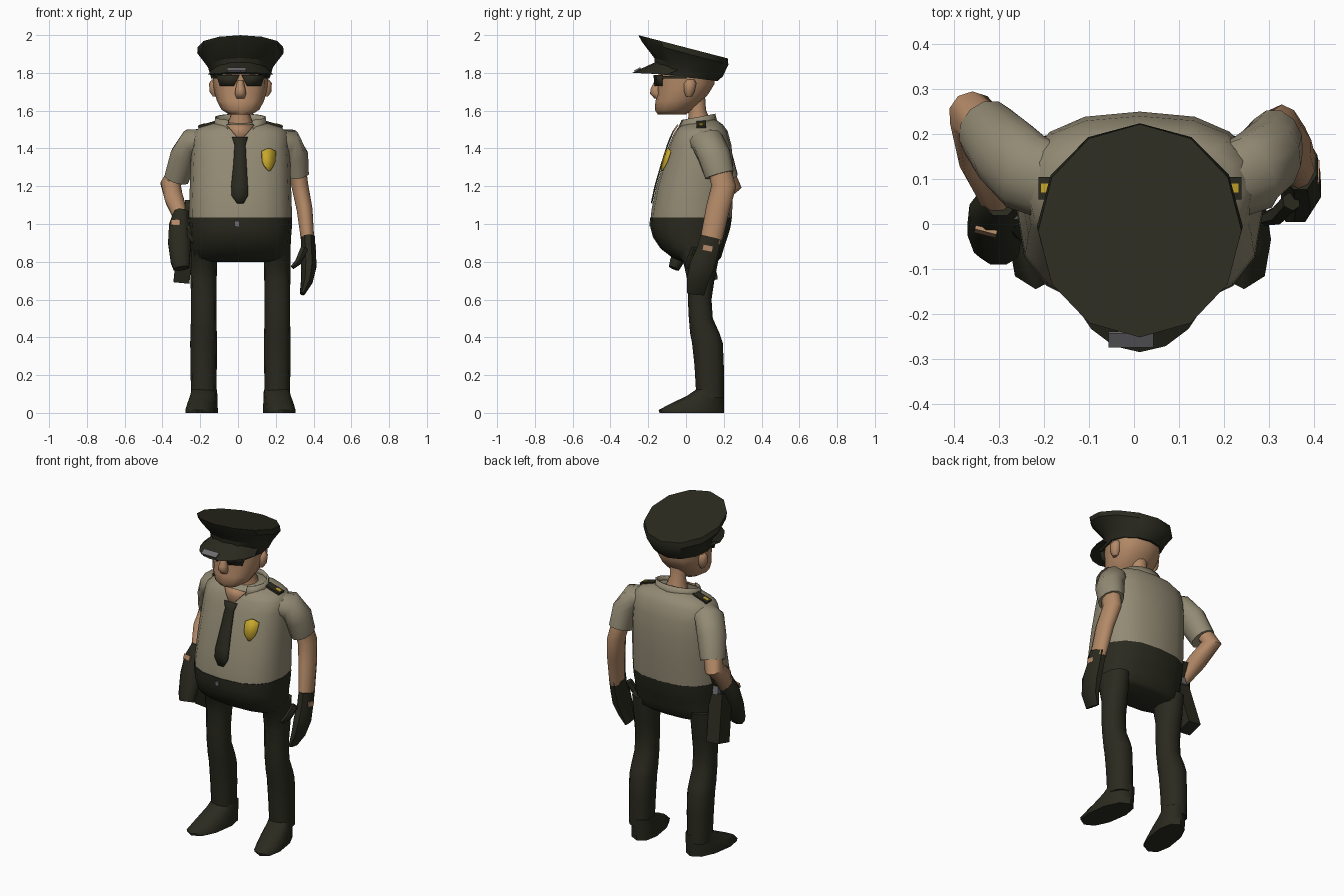
import bpy, bmesh, math
from mathutils import Vector, Euler

if "Cube" in bpy.data.objects:
    bpy.data.objects.remove(bpy.data.objects["Cube"])

CX = 0.013  # symmetry line of the body


def material(name, rgb):
    m = bpy.data.materials.new(name)
    m.diffuse_color = (*rgb, 1)
    m.use_nodes = True
    m.node_tree.nodes["Principled BSDF"].inputs["Base Color"].default_value = m.diffuse_color
    return m


DARK = material("dark_olive_cloth", (0.023, 0.023, 0.014))
SHIRT = material("khaki_shirt", (0.29, 0.255, 0.175))
SKIN = material("skin", (0.45, 0.25, 0.135))
GOLD = material("gold", (0.56, 0.38, 0.025))
GREY = material("grey_metal", (0.15, 0.15, 0.16))


def finish(name, bm, mat, angle=55, solid=0):
    bmesh.ops.recalc_face_normals(bm, faces=bm.faces)
    me = bpy.data.meshes.new(name)
    bm.to_mesh(me)
    bm.free()
    me.materials.append(mat)
    ob = bpy.data.objects.new(name, me)
    bpy.context.collection.objects.link(ob)
    if solid:
        mod = ob.modifiers.new("thickness", 'SOLIDIFY')
        mod.thickness, mod.offset = solid, 0
    bpy.ops.object.select_all(action='DESELECT')
    ob.select_set(True)
    bpy.context.view_layer.objects.active = ob
    bpy.ops.object.shade_smooth_by_angle(angle=math.radians(angle))
    return ob


def skin_rings(name, rings, mat, angle=55):
    """Closed body through equal-sized rings of points."""
    bm = bmesh.new()
    vs = [[bm.verts.new(p) for p in r] for r in rings]
    n = len(vs[0])
    for a, b in zip(vs, vs[1:]):
        for i in range(n):
            j = (i + 1) % n
            bm.faces.new((a[i], a[j], b[j], b[i]))
    bm.faces.new(vs[0])
    bm.faces.new(vs[-1])
    return finish(name, bm, mat, angle)


def se(c, p):
    return math.copysign(abs(c) ** (2 / p), c)


def loft(name, rings, mat, x0=CX, n=16, p=2.0, shear=0.0, angle=55):
    """Level rings (z, y_front, y_back, half_width[, tilt])."""
    out = []
    for z, y0, y1, rx, *t in rings:
        tilt = t[0] if t else 0
        cy, ry, ring = (y0 + y1) / 2, (y1 - y0) / 2, []
        for i in range(n):
            a = 2 * math.pi * i / n - math.pi / 2
            x, y = rx * se(math.cos(a), p), ry * se(math.sin(a), p)
            ring.append((x0 + x - shear * (cy + y - 0.1), cy + y, z + tilt * y))
        out.append(ring)
    return skin_rings(name, out, mat, angle)


def tube(name, path, mat, n=8):
    """Rings square to a path of (x, y, z, r_side, r_depth)."""
    P, out = [Vector(q[:3]) for q in path], []
    for k, q in enumerate(path):
        t = (P[min(k + 1, len(P) - 1)] - P[max(k - 1, 0)]).normalized()
        v = (Vector((0, 1, 0)) - t * t.y).normalized()
        u = v.cross(t)
        angs = [2 * math.pi * (i + 0.5) / n for i in range(n)]
        out.append([P[k] + u * q[3] * math.cos(a) + v * q[4] * math.sin(a) for a in angs])
    return skin_rings(name, out, mat)


def box(name, loc, size, mat, rot=(0, 0, 0)):
    bm = bmesh.new()
    bmesh.ops.create_cube(bm, size=1)
    R = Euler(rot).to_matrix()
    for v in bm.verts:
        v.co = R @ Vector([a * b for a, b in zip(v.co, size)]) + Vector(loc)
    return finish(name, bm, mat)


# Torso
TORSO = [(1.03, -.187, .242, .272), (1.08, -.182, .245, .272), (1.2, -.157, .25, .268),
         (1.32, -.122, .25, .264), (1.42, -.09, .24, .258), (1.485, -.065, .22, .25, .05),
         (1.512, -.052, .195, .215, .12), (1.54, -.03, .155, .125, .15)]
loft("shirt_torso", TORSO, SHIRT, p=2.5)
loft("trouser_hips", [(1.035, -.19, .243, .274), (.98, -.188, .235, .272), (.93, -.175, .22, .268),
                      (.87, -.135, .2, .265), (.82, -.07, .185, .258), (.80, -.02, .16, .22)], DARK, p=2.5)


def front_y(x, z):
    """Depth of the shirt front at a point seen from the front."""
    for a, b in zip(TORSO, TORSO[1:]):
        if z <= b[0]:
            break
    f = (z - a[0]) / (b[0] - a[0])
    y0, y1, rx = [a[i] + f * (b[i] - a[i]) for i in (1, 2, 3)]
    k = (1 - min(1, abs((x - CX) / rx)) ** 2.5) ** 0.4
    return (y0 + y1) / 2 - (y1 - y0) / 2 * k


def strip(name, rows, mat, off, solid=.008):
    """Thin plate laid over the shirt front: rows of (z, x_left, x_right)."""
    bm = bmesh.new()
    vs = [[bm.verts.new((x, front_y(x, z) - off, z)) for x in (l, r)] for z, l, r in rows]
    for a, b in zip(vs, vs[1:]):
        bm.faces.new((a[0], a[1], b[1], b[0]))
    finish(name, bm, mat, solid=solid)


strip("open_neck", [(1.525, -.06, .086), (1.49, -.03, .056), (1.455, .0, .025)], SKIN, .006)
strip("tie", [(1.46, -.032, .052), (1.42, -.018, .04), (1.32, -.024, .045), (1.2, -.036, .052),
              (1.15, -.034, .052), (1.11, -.005, .03)], DARK, .007)
strip("chest_badge", [(1.4, .155, .168), (1.385, .125, .2), (1.33, .128, .197),
                      (1.305, .14, .187), (1.283, .16, .172)], GOLD, .016)
box("belt_buckle", (CX - .02, -.19, 1.0), (.025, .008, .025), GREY)

# Collar, open at the front
bm = bmesh.new()
prev = None
for i in range(13):
    a = math.radians(-62 + 304 * i / 12)
    c, s = math.cos(a), math.sin(a)
    cur = [bm.verts.new((CX + .14 * c, .055 + .11 * s, 1.51 + .015 * s)),
           bm.verts.new((CX + .132 * c, .06 + .09 * s, 1.565 + .018 * s))]
    if prev:
        bm.faces.new((prev[0], cur[0], cur[1], prev[1]))
    prev = cur
finish("shirt_collar", bm, SHIRT, solid=.01)

# Legs, shoes and shoulder straps
for s, side in ((-1, "right"), (1, "left")):
    x = CX + s * .195
    loft(side + "_leg", [(.86, -.06, .18, .07), (.8, -.015, .17, .071), (.7, .008, .15, .069),
                         (.6, .01, .135, .067), (.5, .015, .142, .067), (.42, .022, .178, .07),
                         (.37, .032, .195, .071), (.25, .045, .2, .07), (.08, .055, .2, .066)],
         DARK, x0=x, n=12, p=2.3)
    loft(side + "_shoe", [(.125, .055, .2, .066), (.09, .005, .2, .07), (.05, -.08, .2, .076),
                          (.015, -.145, .2, .08), (0, -.14, .2, .08)],
         DARK, x0=x, n=10, p=2.3, shear=s * .15)
    rot = (0, s * .28, 0)
    box(side + "_shoulder_strap", (CX + s * .176, .08, 1.528), (.1, .05, .012), DARK, rot)
    box(side + "_strap_emblem", (CX + s * .203, .08, 1.525), (.032, .02, .009), GOLD, rot)

# Left arm hangs down
tube("left_sleeve", [(.19, .085, 1.44, .065, .085), (.265, .115, 1.435, .074, .09),
                     (.3, .15, 1.36, .074, .088), (.313, .178, 1.26, .064, .08)], SHIRT, 12)
tube("left_forearm", [(.312, .175, 1.3, .05, .06), (.328, .2, 1.2, .047, .066),
                      (.352, .168, 1.08, .044, .063), (.37, .13, .9, .036, .058)], SKIN, 10)
tube("left_glove", [(.37, .132, .93, .04, .062), (.373, .115, .86, .041, .062),
                    (.375, .085, .78, .044, .07), (.365, .06, .7, .034, .062),
                    (.34, .05, .63, .014, .05)], DARK)
tube("left_thumb", [(.35, .05, .87, .022, .022), (.32, .02, .8, .02, .022), (.288, .01, .77, .012, .014)], DARK, 6)
box("left_glove_opening", (.408, .115, .872), (.009, .05, .028), SKIN, (-.2, 0, 0))

# Right arm bends back, with the hand resting on the holster
tube("right_sleeve", [(-.165, .085, 1.44, .065, .085), (-.24, .115, 1.435, .074, .09),
                      (-.285, .16, 1.36, .076, .088), (-.325, .205, 1.24, .068, .074)], SHIRT, 12)
tube("right_forearm", [(-.315, .195, 1.29, .05, .055), (-.357, .24, 1.21, .056, .058),
                       (-.337, .14, 1.13, .052, .055), (-.3, .05, 1.03, .039, .047)], SKIN, 10)
tube("right_glove", [(-.3, .06, 1.06, .042, .05), (-.31, .025, .99, .06, .052),
                     (-.31, -.01, .9, .065, .045), (-.305, -.05, .8, .055, .038),
                     (-.3, -.065, .765, .045, .03)], DARK)
tube("right_thumb", [(-.27, .01, .98, .024, .024), (-.235, -.03, .92, .022, .022), (-.2, -.045, .87, .013, .013)], DARK, 6)
box("right_glove_opening", (-.33, -.017, 1.008), (.05, .009, .028), SKIN, (-.3, 0, -.25))

# Holster and sidearm
box("holster", (-.285, .085, .835), (.085, .1, .28), DARK, (.25, .1, 0))
box("sidearm_slide", (-.27, .06, 1.0), (.035, .085, .07), GREY, (.25, .1, 0))
box("sidearm_grip", (-.265, .085, 1.07), (.03, .06, .1), DARK, (-.4, 0, 0))

# Head and neck
tube("neck", [(CX, .05, 1.69, .05, .05), (CX, .06, 1.6, .046, .046), (CX, .075, 1.5, .08, .07)], SKIN, 10)
loft("head", [(1.58, -.15, .0, .06), (1.605, -.165, .035, .1), (1.65, -.162, .085, .124),
              (1.69, -.152, .12, .136), (1.74, -.152, .15, .146), (1.82, -.14, .15, .147, -.15)],
     SKIN, n=12, p=2.3)
for s, side in ((-1, "right"), (1, "left")):
    loft(side + "_ear", [(1.675, .0, .03, .01), (1.7, -.01, .045, .028), (1.745, -.015, .055, .03),
                         (1.765, .0, .045, .015)], SKIN, x0=CX + s * .136, n=8)
    # Sunglass lens and temple
    bm = bmesh.new()
    pts = ((.006, -.168, 1.79), (.128, -.125, 1.79), (.108, -.13, 1.73), (.036, -.163, 1.73))
    bm.faces.new([bm.verts.new((CX + s * x, y, z)) for x, y, z in pts])
    finish(side + "_lens", bm, DARK, solid=.009)
    box(side + "_temple", (CX + s * .136, -.065, 1.777), (.012, .13, .014), DARK, (0, 0, -s * .2))
loft("nose", [(1.665, -.168, -.13, .022), (1.69, -.19, -.13, .03), (1.715, -.188, -.13, .026),
              (1.76, -.165, -.13, .016)], SKIN, n=8)

# Peaked cap
loft("cap", [(1.776, -.158, .166, .156, -.12), (1.83, -.168, .195, .172, -.27),
             (1.905, -.235, .224, .229, -.27), (1.938, -.252, .222, .226, -.26)],
     DARK, n=12, angle=30)
bm = bmesh.new()
prev = None
for i in range(9):
    a = math.radians(195 + 150 * i / 8)
    c, s = math.cos(a), math.sin(a)
    cur = [bm.verts.new((CX + .158 * c, .16 * s, 1.8 - .058 * s)),
           bm.verts.new((CX + .178 * c, -.035 + .25 * s, 1.79 - .01 * s)),
           bm.verts.new((CX + .15 * c, .15 * s, 1.785 - .01 * s))]
    if prev:
        for k in (0, 1):
            bm.faces.new((prev[k], cur[k], cur[k + 1], prev[k + 1]))
    prev = cur
finish("cap_visor", bm, DARK, 30)
box("cap_plate", (CX - .02, -.257, 1.817), (.1, .036, .009), GREY, (.5, 0, 0))
